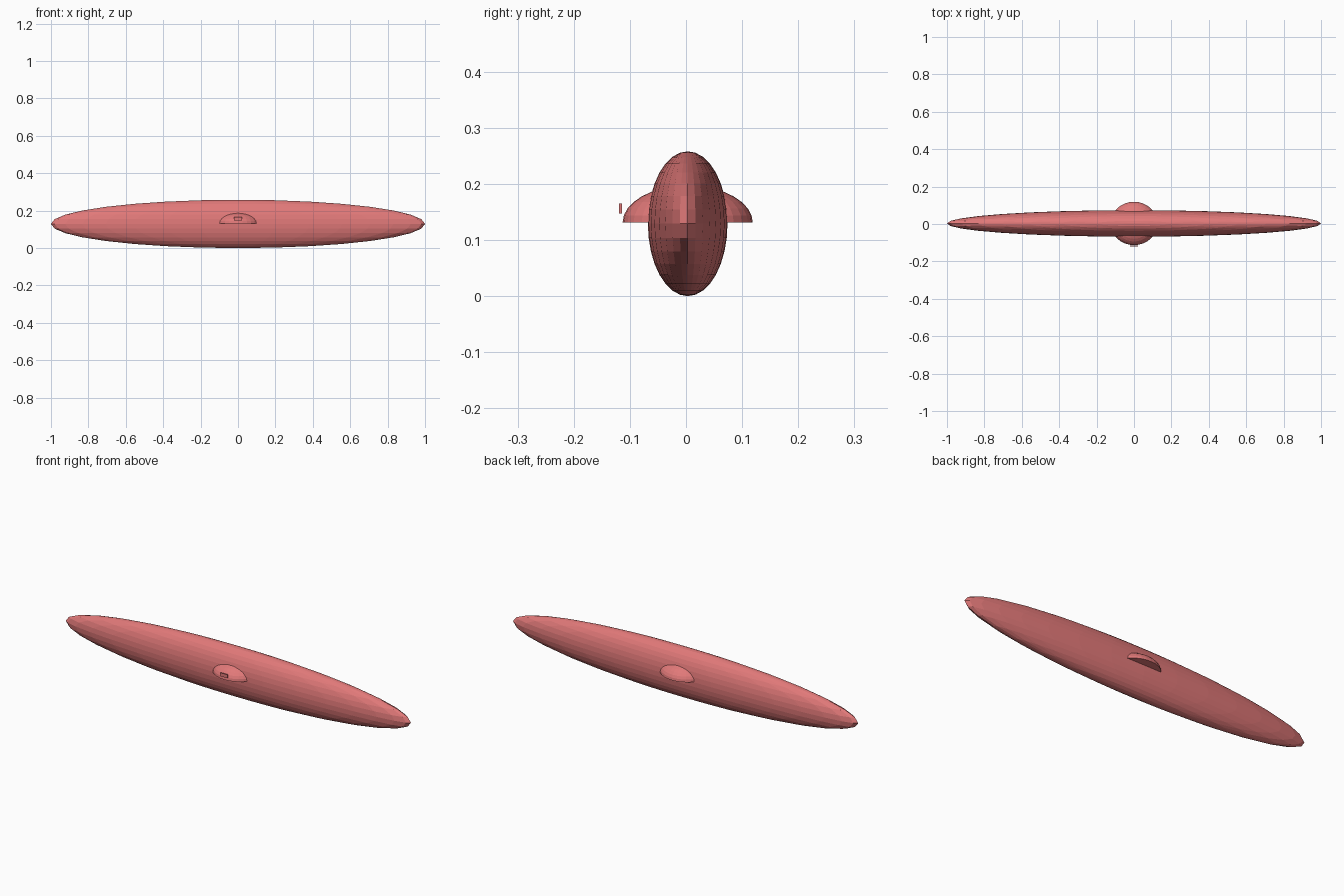
import bpy, bmesh
from mathutils import Matrix, Vector

if "Cube" in bpy.data.objects:
    bpy.data.objects.remove(bpy.data.objects["Cube"])

red = bpy.data.materials.new("coral_red")
red.diffuse_color = (0.75, 0.19, 0.19, 1)
red.use_nodes = True
red.node_tree.nodes["Principled BSDF"].inputs["Base Color"].default_value = red.diffuse_color


def finish(name, bm):
    mesh = bpy.data.meshes.new(name)
    bm.to_mesh(mesh)
    bm.free()
    mesh.materials.append(red)
    obj = bpy.data.objects.new(name, mesh)
    bpy.context.collection.objects.link(obj)
    return obj


def ellipsoid(name, centre, radii, half=False):
    bm = bmesh.new()
    bmesh.ops.create_uvsphere(bm, u_segments=32, v_segments=16, radius=1)
    if half:
        # keep the upper half and close the flat underside
        low = [v for v in bm.verts if v.co.z < -0.01]
        bmesh.ops.delete(bm, geom=low, context='VERTS')
        rim = [e for e in bm.edges if e.is_boundary]
        bmesh.ops.contextual_create(bm, geom=rim)
        bmesh.ops.recalc_face_normals(bm, faces=bm.faces)
    bmesh.ops.scale(bm, vec=Vector(radii), verts=bm.verts)
    bmesh.ops.translate(bm, vec=Vector(centre), verts=bm.verts)
    return finish(name, bm)


# Long faceted hull
ellipsoid("hull", (0, 0.003, 0.129), (1.0, 0.071, 0.129))

# Half dome crossing the middle of the hull
ellipsoid("dome", (0, 0.003, 0.131), (0.125, 0.116, 0.066), half=True)

# Small plate floating just in front of the dome
bm = bmesh.new()
bmesh.ops.create_cube(bm, size=1, matrix=Matrix.Translation((0, -0.1165, 0.156))
                      @ Matrix.Diagonal((0.043, 0.005, 0.018, 1)))
finish("front_plate", bm)
